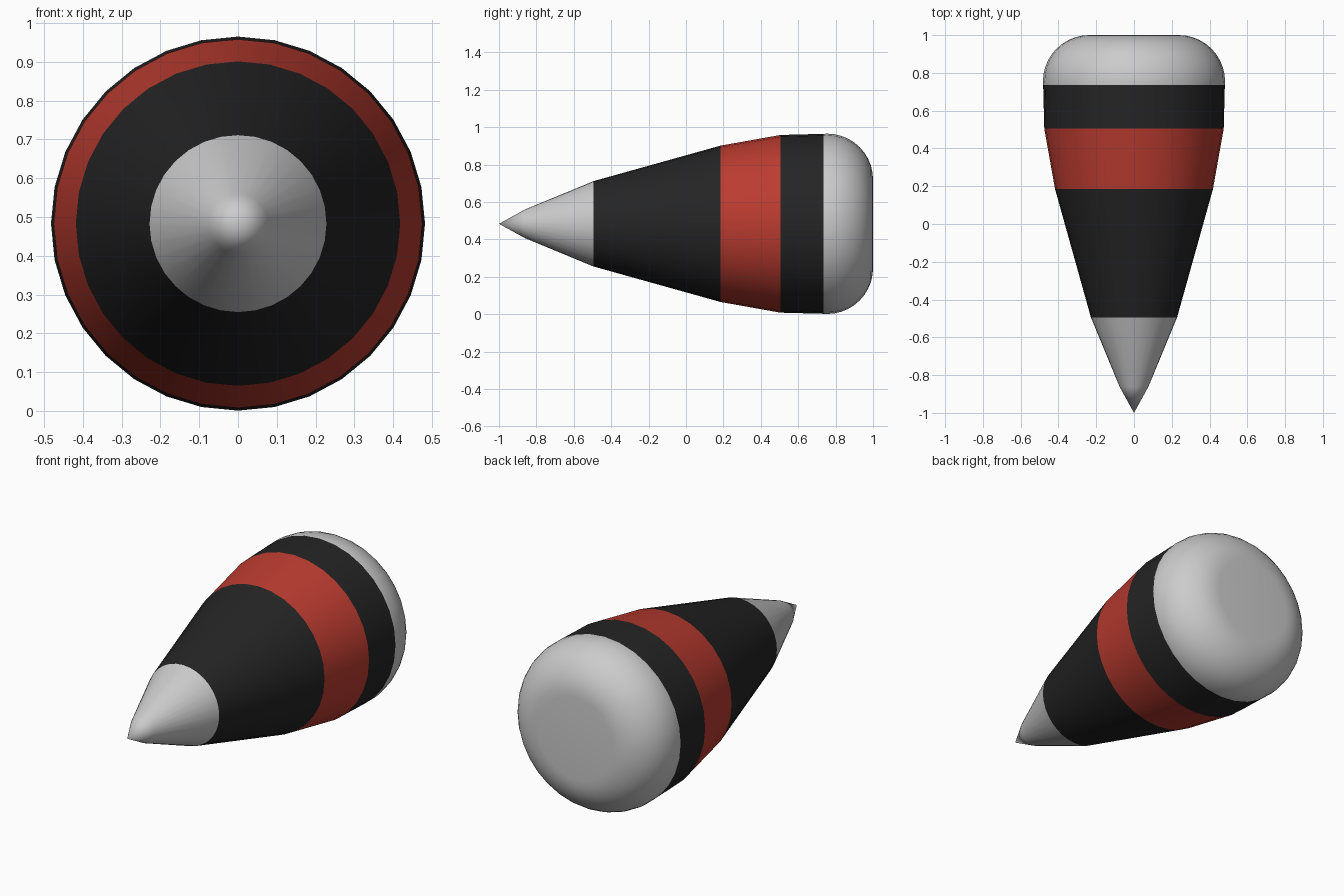
import bpy, bmesh, math

if "Cube" in bpy.data.objects:
    bpy.data.objects.remove(bpy.data.objects["Cube"])

SIDES = 32
CENTRE_Z = 0.483


def paint(name, rgb):
    mat = bpy.data.materials.new(name)
    mat.diffuse_color = (*rgb, 1)
    mat.use_nodes = True
    mat.node_tree.nodes["Principled BSDF"].inputs["Base Color"].default_value = mat.diffuse_color
    return mat


def lathe(name, profile, mat=None):
    """Spin a (y, radius) profile around the long axis."""
    bm = bmesh.new()
    rings = []
    for y, r in profile:
        if r == 0:
            rings.append([bm.verts.new((0, y, CENTRE_Z))] * SIDES)
        else:
            rings.append([bm.verts.new((r * math.sin(a), y, CENTRE_Z + r * math.cos(a)))
                          for a in (2 * math.pi * i / SIDES for i in range(SIDES))])
    for a, b in zip(rings, rings[1:]):
        for i in range(SIDES):
            j = (i + 1) % SIDES
            bm.faces.new(dict.fromkeys((a[i], a[j], b[j], b[i])))
    mesh = bpy.data.meshes.new(name)
    bm.to_mesh(mesh)
    bm.free()
    obj = bpy.data.objects.new(name, mesh)
    bpy.context.collection.objects.link(obj)
    if mat:
        mesh.materials.append(mat)
    bpy.ops.object.select_all(action='DESELECT')
    obj.select_set(True)
    bpy.context.view_layer.objects.active = obj
    bpy.ops.object.shade_smooth_by_angle(angle=math.radians(30))


black = paint("black", (0.018, 0.018, 0.018))
red = paint("red", (0.5, 0.045, 0.03))

# Pointed nose
lathe("nose_tip", [(-1, 0), (-0.86, 0.077), (-0.495, 0.228)])

# Tapered body with a red stripe
lathe("front_body", [(-0.495, 0.228), (0.185, 0.418)], black)
lathe("stripe", [(0.185, 0.418), (0.505, 0.475)], red)
lathe("rear_body", [(0.505, 0.475), (0.735, 0.481)], black)

# Rounded rear cap with a flat end
R = 0.245
arc = [(1 - R + R * math.sin(t), 0.482 - R + R * math.cos(t))
       for t in (math.pi / 2 * i / 10 for i in range(11))]
lathe("rear_cap", [(0.735, 0.481)] + arc + [(1, 0)])
